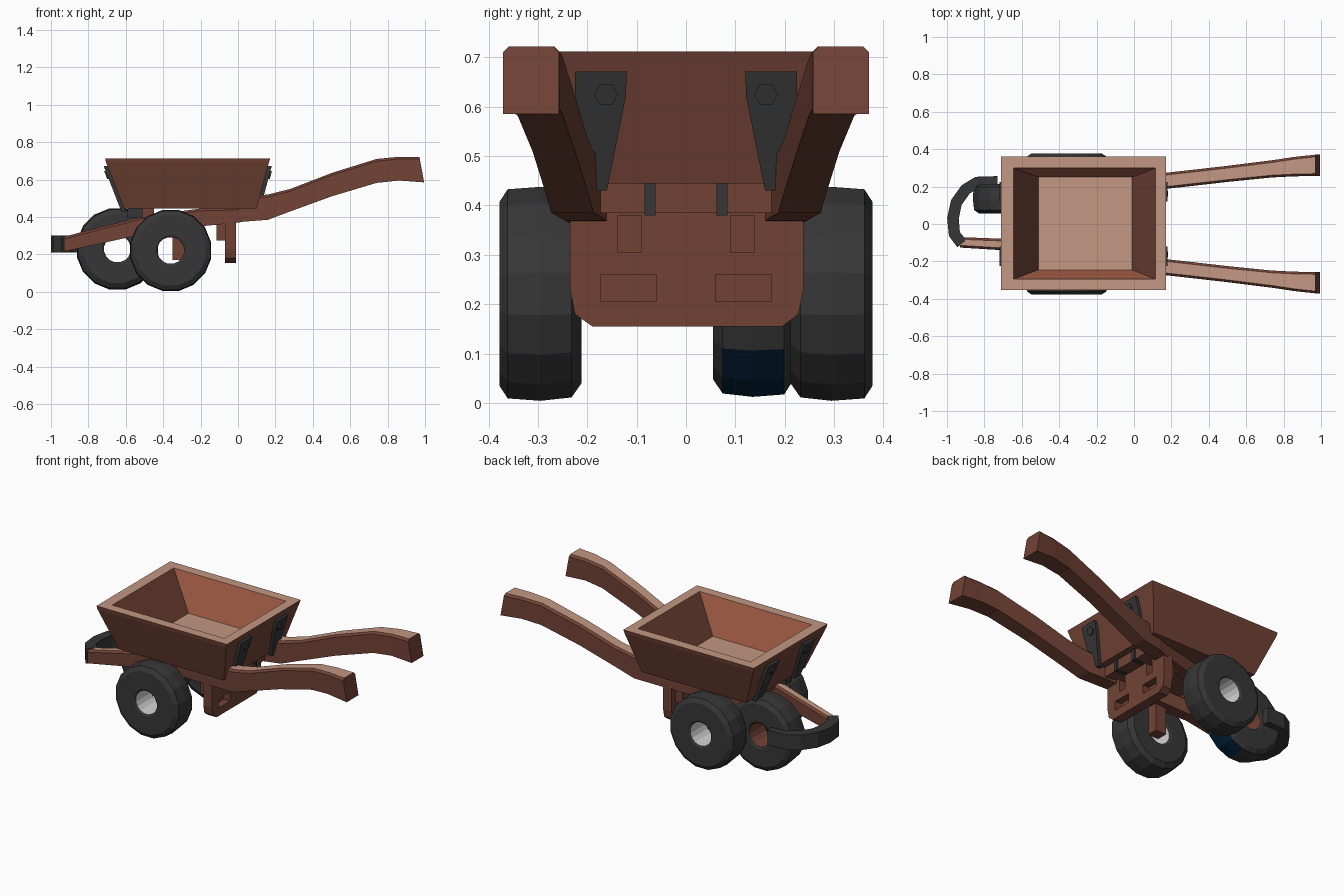
import bpy, bmesh, math
from mathutils import Vector

if "Cube" in bpy.data.objects:
    bpy.data.objects.remove(bpy.data.objects["Cube"])


def material(name, col):
    m = bpy.data.materials.new(name)
    m.diffuse_color = (*col, 1)
    m.use_nodes = True
    m.node_tree.nodes["Principled BSDF"].inputs["Base Color"].default_value = m.diffuse_color
    return m


WOOD = material("brown wood", (0.165, 0.055, 0.036))
PALE = material("pale worn wood", (0.54, 0.31, 0.225))
ORANGE = material("orange wood", (0.46, 0.14, 0.075))
DARK = material("dark rubber and iron", (0.037, 0.037, 0.038))
BLUE = material("deep blue", (0.001, 0.018, 0.05))
GREY = material("light grey", (0.66, 0.66, 0.66))


def make(name, bm, mats, rule=None):
    bmesh.ops.recalc_face_normals(bm, faces=bm.faces)
    bm.normal_update()
    if rule:
        for f in bm.faces:
            f.material_index = rule(f)
    me = bpy.data.meshes.new(name)
    bm.to_mesh(me)
    bm.free()
    for m in mats:
        me.materials.append(m)
    ob = bpy.data.objects.new(name, me)
    bpy.context.collection.objects.link(ob)
    return ob


def loft(rings, closed=False, caps=True):
    """Skin a list of equal-length closed rings of points."""
    bm = bmesh.new()
    vs = [[bm.verts.new(p) for p in r] for r in rings]
    n = len(vs[0])
    for i in range(len(vs) if closed else len(vs) - 1):
        a, b = vs[i], vs[(i + 1) % len(vs)]
        for j in range(n):
            k = (j + 1) % n
            bm.faces.new((a[j], a[k], b[k], b[j]))
    if caps and not closed:
        bm.faces.new(vs[0])
        bm.faces.new(vs[-1])
    return bm


def add_box(bm, x0, x1, y0, y1, z0, z1):
    for v in bmesh.ops.create_cube(bm, size=1)["verts"]:
        v.co = Vector((x1 if v.co.x > 0 else x0, y1 if v.co.y > 0 else y0,
                       z1 if v.co.z > 0 else z0))


def box(name, dims, mat):
    bm = bmesh.new()
    add_box(bm, *dims)
    return make(name, bm, [mat])


def rect(x0, x1, y0, y1, z):
    return [(x0, y0, z), (x1, y0, z), (x1, y1, z), (x0, y1, z)]


def up_is_pale(f):
    return 1 if f.normal.z > 0.75 else 0


# Tray: sloping outside, flat rim, sloping inside and floor
def tray_rule(f):
    c = f.calc_center_median()
    if f.normal.z > 0.9:
        return 1
    inner = f.normal.dot(Vector((c.x + 0.27, c.y, 0))) < 0
    return 2 if inner and abs(f.normal.y) > 0.6 else 0


make("tray", loft([
    rect(-0.61, 0.10, -0.28, 0.285, 0.445),
    rect(-0.705, 0.165, -0.35, 0.357, 0.69),
    rect(-0.71, 0.172, -0.353, 0.36, 0.712),
    rect(-0.645, 0.115, -0.295, 0.30, 0.712),
    rect(-0.51, -0.01, -0.245, 0.25, 0.49),
]), [WOOD, PALE, ORANGE], tray_rule)


# Wheels: lathed tyre with open hub
def wheel(name, cx, cz, y_out, y_in, hub, blue=False, n=16):
    w = y_in - y_out
    prof = [(0.072, 0.04), (0.082, 0.0), (0.19, 0.0), (0.216, 0.1), (0.221, 0.5),
            (0.214, 0.88), (0.185, 1.0), (0.082, 1.0), (0.072, 0.96)]
    rings = []
    for i in range(n):
        a = 2 * math.pi * (i + 0.5) / n
        rings.append([(cx + r * math.cos(a), y_out + t * w, cz + r * math.sin(a))
                      for r, t in prof])

    def rule(f):
        c = f.calc_center_median()
        d = math.hypot(c.x - cx, c.z - cz)
        if d < 0.074:
            return 1
        lower_back = c.x > cx + 0.06 and c.z < 0.13
        return 2 if blue and d > 0.2 and lower_back and abs(f.normal.y) < 0.5 else 0
    return make(name, loft(rings, closed=True), [DARK, hub, BLUE], rule)


wheel("main_wheel_front_side", -0.36, 0.221, -0.378, -0.212, GREY)
wheel("main_wheel_back_side", -0.36, 0.221, 0.378, 0.212, GREY)
wheel("nose_wheel", -0.645, 0.229, 0.215, 0.055, WOOD, blue=True)

# Posts that carry the main wheels
for s, sn in ((-1, "front_side"), (1, "back_side")):
    box(f"wheel_post_{sn}", (-0.35, -0.28, min(s * 0.15, s * 0.215),
                             max(s * 0.15, s * 0.215), 0.17, 0.39), WOOD)

# Long frame beams that sweep up into handles: x, bottom z, top z, centre y, half width
STATIONS = [(-0.93, 0.215, 0.295, 0.098, 0.028), (-0.5, 0.31, 0.405, 0.12, 0.033),
            (-0.2, 0.35, 0.445, 0.17, 0.038), (0.0, 0.37, 0.45, 0.205, 0.042),
            (0.03, 0.375, 0.51, 0.212, 0.043), (0.16, 0.385, 0.52, 0.23, 0.043),
            (0.28, 0.43, 0.55, 0.243, 0.043), (0.5, 0.51, 0.635, 0.268, 0.043),
            (0.74, 0.582, 0.71, 0.295, 0.046), (0.86, 0.595, 0.722, 0.307, 0.052),
            (0.97, 0.585, 0.722, 0.314, 0.057)]


def beam(name, side, stations):
    rings = []
    for x, zb, zt, y, h in stations:
        c = 0.012
        pts = [(-h, zb), (h, zb), (h, zt - c), (h - c, zt), (-h + c, zt), (-h, zt - c)]
        # the grip end leans outward at its foot
        rings.append([(x + (0.025 * (zt - z) / (zt - zb) if x > 0.9 else 0),
                       side * (y + o), z) for o, z in pts])
    return make(name, loft(rings), [WOOD, PALE], up_is_pale)


beam("handle_beam_front_side", -1, STATIONS)
beam("handle_beam_back_side", 1, STATIONS[1:])

# Curved nose guard
PATH = [(-0.73, 0.225), (-0.84, 0.222), (-0.9, 0.185), (-0.95, 0.115),
        (-0.968, 0.03), (-0.96, -0.055), (-0.92, -0.105)]
rings = []
for i, p in enumerate(PATH):
    a, b = Vector(PATH[max(i - 1, 0)]), Vector(PATH[min(i + 1, len(PATH) - 1)])
    t = (b - a).normalized()
    nrm = Vector((t.y, -t.x)) * 0.031
    rings.append([(p[0] + s * nrm.x, p[1] + s * nrm.y, z)
                  for s, z in ((-1, 0.21), (1, 0.21), (1, 0.302), (-1, 0.302))])
make("nose_guard", loft(rings), [DARK])

# Leg board with four recessed slots
outline = [(-0.235, 0.23), (-0.225, 0.18), (-0.19, 0.155), (0.195, 0.155), (0.228, 0.18),
           (0.238, 0.23), (0.238, 0.375), (0.2, 0.45), (-0.2, 0.45), (-0.235, 0.375)]
board = make("leg_board", loft([[(x, y, z) for y, z in outline] for x in (-0.07, -0.012)]),
             [WOOD])
bm = bmesh.new()
for s in (-1, 1):
    for y0, y1, z0, z1 in ((0.06, 0.172, 0.205, 0.26), (0.09, 0.138, 0.305, 0.38)):
        add_box(bm, -0.055, 0.1, min(s * y0, s * y1), max(s * y0, s * y1), z0, z1)
cutter = make("slot_cutter", bm, [WOOD])
cutter.hide_render = True
mod = board.modifiers.new("slots", 'BOOLEAN')
mod.operation = 'DIFFERENCE'
mod.solver = 'EXACT'
mod.object = cutter
bpy.context.view_layer.objects.active = board
bpy.ops.object.modifier_apply(modifier=mod.name)
bpy.data.objects.remove(cutter)

# Cross members under the tray
box("leg_brace", (-0.115, -0.065, -0.2, 0.2, 0.275, 0.44), WOOD)
box("rear_cross_member", (-0.09, 0.06, -0.2, 0.2, 0.385, 0.448), WOOD)
box("front_cross_member", (-0.54, -0.45, -0.15, 0.15, 0.37, 0.448), WOOD)


# Iron brackets with bolts on both end faces of the tray
def bracket(name, end, side):
    def wall(z):
        k = (z - 0.445) / 0.245
        return 0.10 + 0.065 * k if end > 0 else -0.61 - 0.095 * k
    shape = [(0.12, 0.672), (0.225, 0.672), (0.225, 0.6), (0.215, 0.43),
             (0.16, 0.43), (0.122, 0.62)]
    make(name, loft([[(wall(z) + end * d, side * y, z) for y, z in shape]
                     for d in (-0.005, 0.02)]), [DARK])
    bolt = [(0.162 + 0.024 * math.cos(i * math.pi / 3),
             0.625 + 0.024 * math.sin(i * math.pi / 3)) for i in range(6)]
    make(name + "_bolt", loft([[(wall(z) + end * d, side * y, z) for y, z in bolt]
                               for d in (0.01, 0.028)]), [DARK])


for end, en in ((1, "rear"), (-1, "nose")):
    for side, sn in ((-1, "front_side"), (1, "back_side")):
        bracket(f"{en}_bracket_{sn}", end, side)

# Small iron straps between the frame and the tray
for side, sn in ((-1, "front_side"), (1, "back_side")):
    y = side * 0.073
    box(f"rear_strap_{sn}", (0.0, 0.07, y - 0.011, y + 0.011, 0.38, 0.447), DARK)
    y = side * 0.15
    box(f"nose_strap_{sn}", (-0.59, -0.51, y - 0.03, y + 0.03, 0.395, 0.447), DARK)
